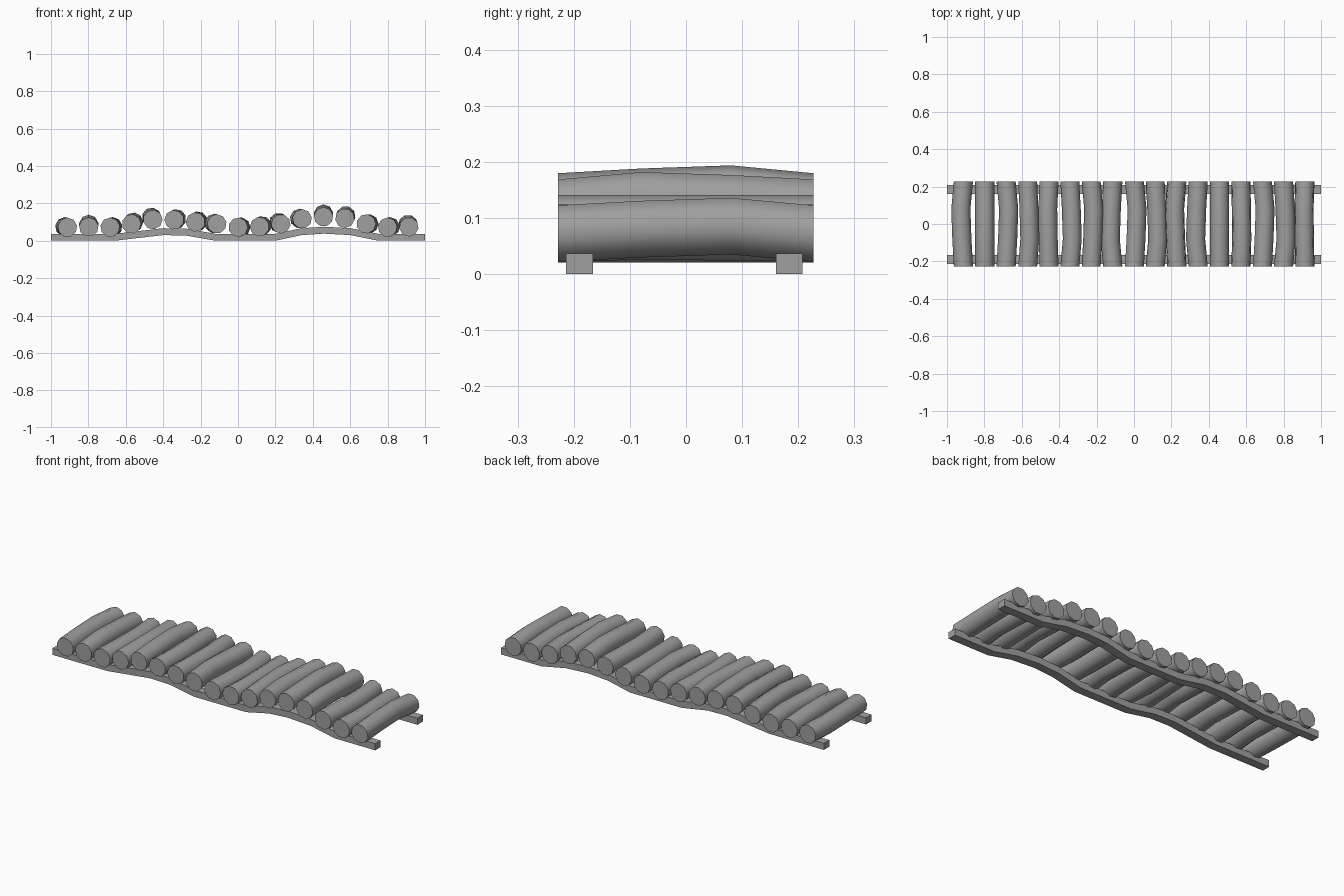
import bpy, bmesh, math

cube = bpy.data.objects.get("Cube")
if cube:
    bpy.data.objects.remove(cube, do_unlink=True)

grey = bpy.data.materials.new("weathered grey")
grey.use_nodes = True
grey.diffuse_color = (0.35, 0.35, 0.35, 1)
grey.node_tree.nodes["Principled BSDF"].inputs["Base Color"].default_value = grey.diffuse_color


def loft(name, rings, smooth=False):
    """Skin a list of equal rings and cap both ends."""
    bm = bmesh.new()
    loops = [[bm.verts.new(p) for p in ring] for ring in rings]
    n = len(loops[0])
    for a, b in zip(loops, loops[1:]):
        for i in range(n):
            j = (i + 1) % n
            bm.faces.new((a[i], a[j], b[j], b[i]))
    bm.faces.new(loops[0])
    bm.faces.new(loops[-1])
    bmesh.ops.recalc_face_normals(bm, faces=bm.faces)
    mesh = bpy.data.meshes.new(name)
    bm.to_mesh(mesh)
    bm.free()
    mesh.materials.append(grey)
    obj = bpy.data.objects.new(name, mesh)
    bpy.context.collection.objects.link(obj)
    if smooth:
        bpy.ops.object.select_all(action='DESELECT')
        obj.select_set(True)
        bpy.context.view_layer.objects.active = obj
        bpy.ops.object.shade_smooth_by_angle(angle=math.radians(60))
    return obj


# Two wavy rails under the logs: (x, underside height)
WAVE = [(-1, 0), (-0.66, 0), (-0.53, 0.015), (-0.4, 0.03), (-0.28, 0.028), (-0.12, 0),
        (0.2, 0), (0.34, 0.03), (0.46, 0.038), (0.6, 0.03), (0.75, 0), (1, 0)]
for name, y in (("front_rail", -0.19), ("back_rail", 0.184)):
    loft(name, [[(x, y + dy, z + dz) for dy, dz in
                 ((-0.024, 0), (0.024, 0), (0.024, 0.037), (-0.024, 0.037))]
                for x, z in WAVE])

# Crooked logs: (height, direction of the bow in degrees)
LOGS = [(0.072, 170), (0.073, 90), (0.072, 10), (0.09, 40), (0.113, 120), (0.112, 20),
        (0.1, 20), (0.09, 170), (0.072, 0), (0.075, 20), (0.09, 150), (0.117, 170),
        (0.128, 90), (0.12, 70), (0.09, 0), (0.072, 10), (0.074, 110)]
SIDES, RADIUS, BOW = 9, 0.052, 0.014
for k, (z, bow) in enumerate(LOGS):
    x = -0.912 + k * 0.1141
    a = math.radians(bow)
    near = 1 if k % 2 else 0.6
    rings = []
    for y, amount in ((-0.228, 0), (-0.08, near), (0.08, 1.6 - near), (0.227, 0)):
        cx, cz = x + BOW * amount * math.cos(a), z + BOW * amount * math.sin(a)
        rings.append([(cx + RADIUS * math.cos(a + t), y, cz + RADIUS * math.sin(a + t))
                      for t in (math.tau * i / SIDES for i in range(SIDES))])
    loft(f"log_{k + 1}", rings, smooth=True)
